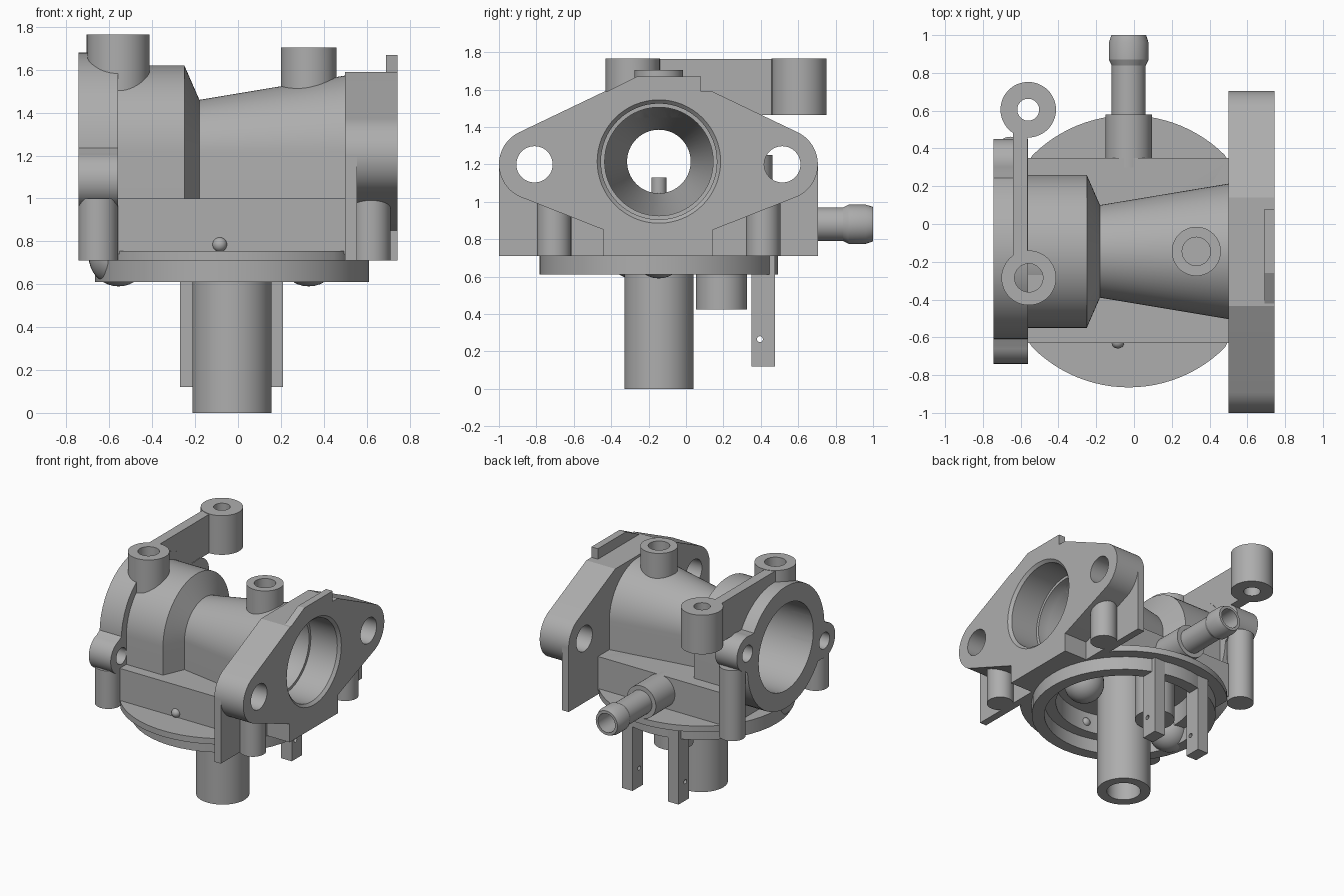
import bpy, bmesh, math
from mathutils import Vector

if "Cube" in bpy.data.objects:
    bpy.data.objects.remove(bpy.data.objects["Cube"])

metal = bpy.data.materials.new("cast_grey_metal")
metal.use_nodes = True
grey = (0.42, 0.42, 0.42, 1)
metal.diffuse_color = grey
metal.node_tree.nodes["Principled BSDF"].inputs["Base Color"].default_value = grey

CY, CZ = -0.145, 1.215          # bore axis
CX = -0.028                     # bowl axis
parts = []


def place(axis, u, v, w):
    """Map profile coordinates u, v and distance w along the axis to space."""
    return {"x": Vector((w, u, v)), "y": Vector((u, w, v)), "z": Vector((u, v, w))}[axis]


def loft(name, rings, cutter=False):
    bm = bmesh.new()
    loops = [[bm.verts.new(p) for p in ring] for ring in rings]
    for a, b in zip(loops, loops[1:]):
        for i in range(len(a)):
            j = (i + 1) % len(a)
            bm.faces.new((a[i], a[j], b[j], b[i]))
    bm.faces.new(loops[0])
    bm.faces.new(loops[-1])
    bmesh.ops.recalc_face_normals(bm, faces=bm.faces)
    mesh = bpy.data.meshes.new(name)
    bm.to_mesh(mesh)
    bm.free()
    ob = bpy.data.objects.new(name, mesh)
    bpy.context.collection.objects.link(ob)
    mesh.materials.append(metal)
    if cutter:
        ob.hide_render = True
    else:
        parts.append(ob)
    return ob


def arc(u, v, r, a0, a1, n=24):
    angles = [math.radians(a0 + (a1 - a0) * i / n) for i in range(n + 1)]
    return [(u + r * math.cos(a), v + r * math.sin(a)) for a in angles]


def prism(name, outline, axis, lo, hi, cutter=False):
    return loft(name, [[place(axis, u, v, w) for u, v in outline] for w in (lo, hi)], cutter)


def box(name, x, y, z):
    return prism(name, [(x[0], y[0]), (x[1], y[0]), (x[1], y[1]), (x[0], y[1])], "z", *z)


def lathe(name, profile, axis, u, v, cutter=False, n=64):
    """Turn (distance, radius) pairs around an axis."""
    return loft(name, [[place(axis, *p, w) for p in arc(u, v, r, 0, 360, n)[:-1]]
                       for w, r in profile], cutter)


def cyl(name, axis, u, v, r, lo, hi, cutter=False):
    return lathe(name, [(lo, r), (hi, r)], axis, u, v, cutter, 48)


def cut(targets, *cutters):
    for ob in targets:
        bpy.context.view_layer.objects.active = ob
        for c in cutters:
            mod = ob.modifiers.new("cut", "BOOLEAN")
            mod.operation, mod.solver, mod.object = "DIFFERENCE", "EXACT", c
            bpy.ops.object.modifier_apply(modifier=mod.name)
    for c in cutters:
        bpy.data.objects.remove(c)


def ball(name, r, loc):
    bm = bmesh.new()
    bmesh.ops.create_uvsphere(bm, u_segments=32, v_segments=16, radius=r)
    bmesh.ops.translate(bm, verts=bm.verts, vec=loc)
    mesh = bpy.data.meshes.new(name)
    bm.to_mesh(mesh)
    bm.free()
    mesh.materials.append(metal)
    ob = bpy.data.objects.new(name, mesh)
    bpy.context.collection.objects.link(ob)
    parts.append(ob)


# Barrel: round on top with straight sides running down into the base block
def barrel_section(x, r):
    outline = arc(CY, CZ, r, 0, 180, 40) + [(CY - r, 0.9), (CY + r, 0.9)]
    return [place("x", u, v, x) for u, v in outline]


barrel = loft("barrel", [barrel_section(x, r) for x, r in
              ((-0.57, 0.405), (-0.25, 0.405), (-0.18, 0.245), (0.51, 0.36))])
block = box("base_block", (-0.56, 0.5), (-0.63, 0.35), (0.74, 1.0))

# Bowl cover: trimmed plate and lower ring
trimmed = [(min(max(x, -0.56), 0.5), y) for x, y in arc(CX, CY, 0.72, 0, 360, 96)[:-1]]
plate = prism("cover_plate", trimmed, "z", 0.71, 0.755)
ring = cyl("cover_ring", "z", CX, CY, 0.638, 0.61, 0.715)
cut([plate, ring, block], lathe("cavity", [(0.5, 0.55), (0.71, 0.55), (0.711, 0.47), (0.86, 0.47)],
                                "z", CX, CY, True))

# Engine flange: rounded diamond with a stem, backed by a thin sheet
EY, EZ, MID = 0.515, 1.2, -0.1475
half = [(0.145, 0.71), (0.145, 0.85)] + arc(EY, EZ, 0.19, -66, 65) + [(0.14, 1.59)]
diamond = half + [(2 * MID - y, z) for y, z in reversed(half)]
flange = prism("engine_flange", diamond, "x", 0.5, 0.745)
sheet = box("flange_sheet", (0.5, 0.555), (-1.0, 0.705), (0.71, 1.2))
tab = prism("flange_tab", [(0.08, 1.57), (0.08, 1.67), (-0.26, 1.67), (-0.43, 1.585), (-0.43, 1.57)],
            "x", 0.69, 0.745)
cut([flange, sheet], *[cyl("bolt_hole", "x", y, EZ, 0.097, 0.4, 0.9, True)
                       for y in (EY, 2 * MID - EY)])

# Air intake flange with two slanted ears
intake = cyl("intake_flange", "x", CY, CZ, 0.465, -0.745, -0.56)
ears = []
for side in (1, -1):
    y, z = CY + side * 0.465, CZ + side * 0.128
    a = math.degrees(math.atan2(z - CZ, y - CY))
    outline = arc(y, z, 0.13, a - 90, a + 90) + arc(CY + side * 0.25, CZ + side * 0.07, 0.2, a + 90, a + 270)
    ear = prism("intake_ear", outline, "x", -0.745, -0.56)
    ears.append(ear)
    cut([ear, intake], cyl("ear_hole", "x", y, z, 0.062, -0.9, -0.4, True))

# Hollow posts on top, and the arm with its end boss
choke_post = cyl("choke_post", "z", -0.557, -0.285, 0.145, 1.47, 1.765)
throttle_post = cyl("throttle_post", "z", 0.33, CY, 0.13, 1.45, 1.705)
arm_boss = cyl("arm_boss", "z", -0.56, 0.605, 0.147, 1.465, 1.765)
arm = box("arm", (-0.64, -0.565), (-0.2, 0.5), (1.465, 1.762))
cut([choke_post, arm], cyl("post_hole", "z", -0.557, -0.285, 0.075, 1.6, 1.9, True))
cut([throttle_post], cyl("post_hole", "z", 0.33, CY, 0.075, 1.56, 1.9, True))
cut([arm_boss], cyl("boss_hole", "z", -0.56, 0.605, 0.058, 1.3, 1.9, True))

# Venturi bore through everything on the axis
bore = [(-0.9, 0.33), (-0.32, 0.33), (-0.16, 0.17), (0.03, 0.17), (0.42, 0.29), (0.5, 0.29),
        (0.501, 0.31), (0.725, 0.31), (0.745, 0.33), (0.9, 0.33)]
cut([barrel, block, flange, sheet, intake, choke_post, throttle_post, arm] + ears,
    lathe("bore", bore, "x", CY, CZ, True))
cyl("fuel_nozzle", "z", -0.04, CY, 0.04, 0.98, 1.13)

# Short columns under both flanges
for x, y, top in ((0.62, -0.705, 1.07), (0.62, 0.412, 1.07), (-0.652, -0.637, 1.0), (-0.652, 0.37, 1.25)):
    cyl("column", "z", x, y, 0.092, 0.71, top)

# Fuel inlet at the back
cyl("inlet_boss", "y", CX, 0.88, 0.123, 0.3, 0.58)
pipe = lathe("inlet_pipe", [(0.55, 0.09), (0.84, 0.09), (0.87, 0.105), (0.96, 0.105), (1.0, 0.092)],
             "y", CX, 0.88)
cut([pipe], cyl("pipe_hole", "y", CX, 0.88, 0.072, 0.65, 1.2, True))

# Centre tube and needle boss below
tube = cyl("centre_tube", "z", CX, CY, 0.185, 0, 0.9)
cut([tube], cyl("tube_hole", "z", CX, CY, 0.117, -0.2, 0.6, True))
cyl("needle_boss", "z", CX, 0.19, 0.137, 0.425, 0.88)

# Float hinge legs
for x in (-0.27, 0.12):
    leg = box("hinge_leg", (x, x + 0.09), (0.35, 0.475), (0.12, 0.73))
    cut([leg], cyl("pin_hole", "x", 0.395, 0.265, 0.016, -0.6, 0.6, True))

# Round shaft ends below and the small front plug
ball("choke_shaft_end", 0.14, (-0.557, -0.285, 0.73))
ball("throttle_shaft_end", 0.14, (0.33, CY, 0.73))
ball("front_plug", 0.034, (-0.085, -0.625, 0.785))

# Smooth the turned surfaces and keep edges crisp
bpy.ops.object.select_all(action="DESELECT")
for ob in parts:
    ob.select_set(True)
bpy.context.view_layer.objects.active = parts[0]
bpy.ops.object.shade_smooth_by_angle(angle=math.radians(25))
